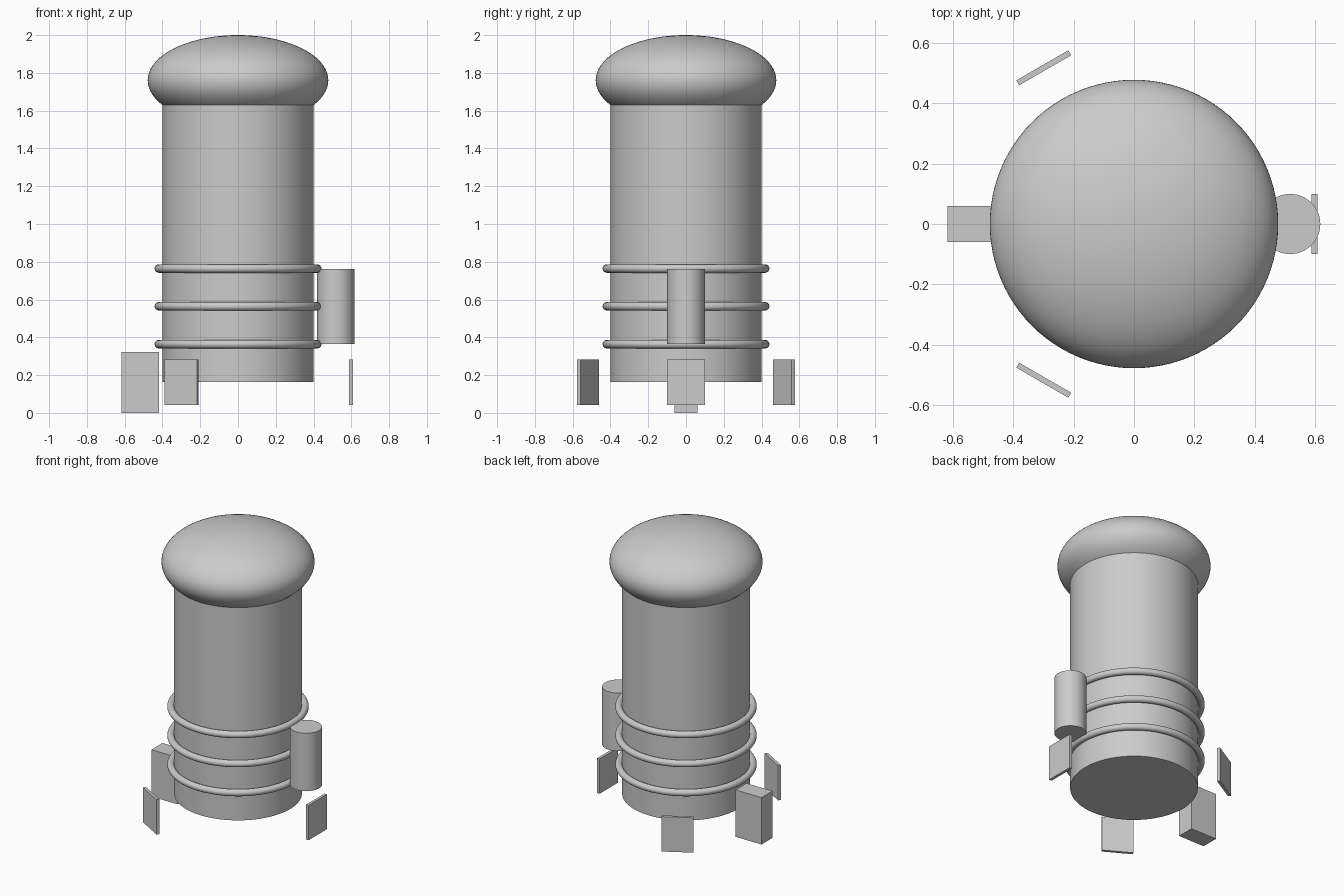
import bpy, math

if "Cube" in bpy.data.objects:
    bpy.data.objects.remove(bpy.data.objects["Cube"])

grey = bpy.data.materials.new("plain_grey")
grey.diffuse_color = (0.6, 0.6, 0.6, 1)
grey.use_nodes = True
grey.node_tree.nodes["Principled BSDF"].inputs["Base Color"].default_value = grey.diffuse_color


def finish(name, smooth=True):
    ob = bpy.context.object
    ob.name = name
    ob.data.materials.append(grey)
    bpy.ops.object.transform_apply(location=False, rotation=False, scale=True)
    if smooth:
        bpy.ops.object.shade_smooth_by_angle(angle=math.radians(35))
    return ob


def cylinder(name, radius, z0, z1, x=0.0):
    bpy.ops.mesh.primitive_cylinder_add(vertices=96, radius=radius, depth=z1 - z0,
                                        location=(x, 0, (z0 + z1) / 2))
    return finish(name)


def box(name, size, loc, turn=0.0):
    bpy.ops.mesh.primitive_cube_add(size=1, location=loc, rotation=(0, 0, turn))
    bpy.context.object.scale = size
    return finish(name, smooth=False)


# Main tank and its flattened dome
cylinder("tank_body", 0.399, 0.164, 1.761)
bpy.ops.mesh.primitive_uv_sphere_add(segments=96, ring_count=48, radius=1,
                                     location=(0, 0, 1.761))
bpy.context.object.scale = (0.478, 0.478, 0.239)
finish("dome_cap")

# Pipe rings around the lower tank
for i, z in enumerate((0.364, 0.564, 0.764)):
    bpy.ops.mesh.primitive_torus_add(major_radius=0.419, minor_radius=0.0225,
                                     major_segments=96, minor_segments=20,
                                     location=(0, 0, z))
    finish(f"pipe_ring_{i + 1}")

# Side canister and control box
cylinder("side_canister", 0.0995, 0.364, 0.763, x=0.518)
box("control_box", (0.199, 0.12, 0.323), (-0.518, 0, 0.1615))

# Three thin plates spaced evenly around the base
for i in range(3):
    a = i * math.tau / 3
    box(f"base_plate_{i + 1}", (0.019, 0.199, 0.24),
        (0.598 * math.cos(a), 0.598 * math.sin(a), 0.162), a)
